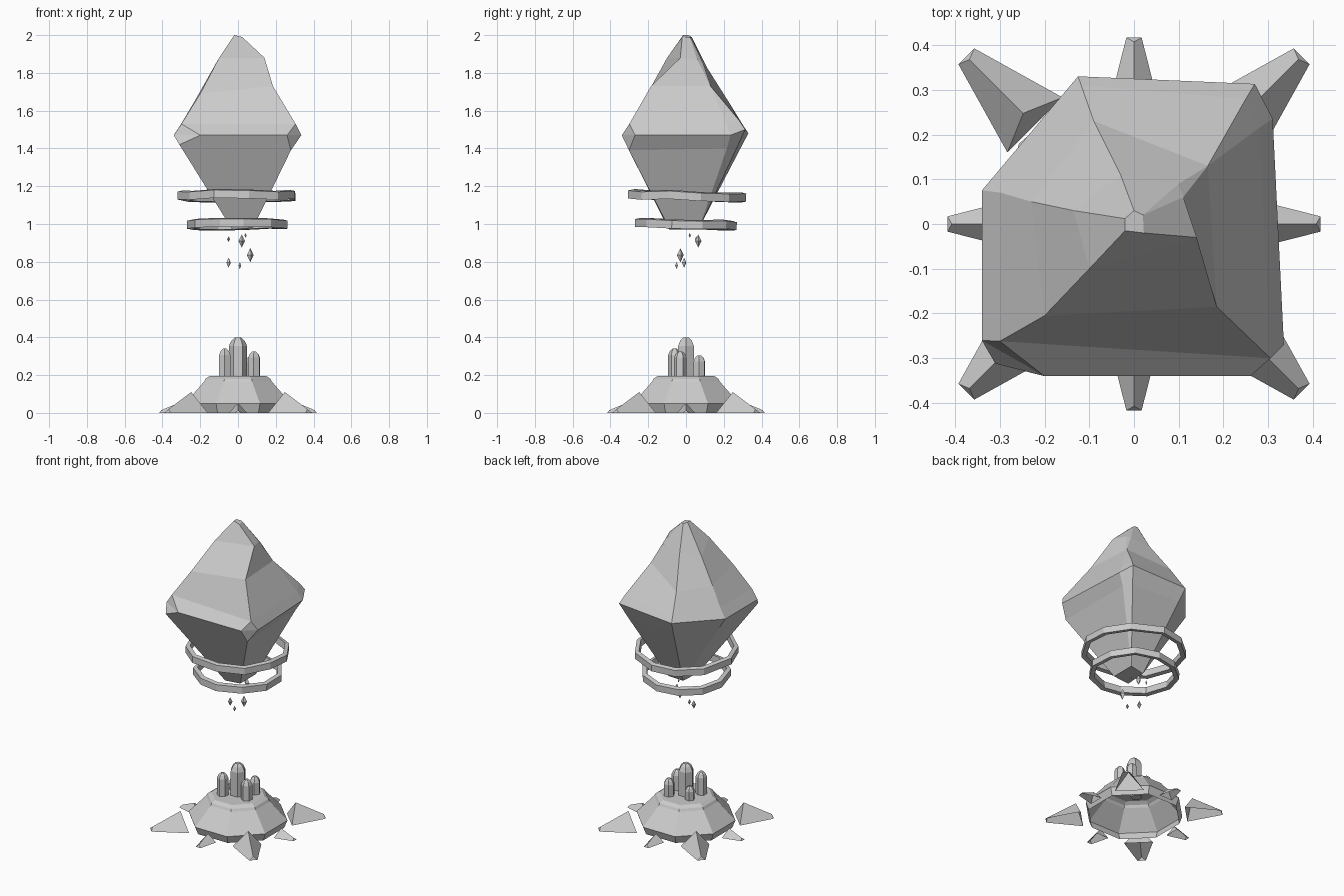
import bpy, bmesh, math, random
from mathutils import Vector, Matrix

if "Cube" in bpy.data.objects:
    bpy.data.objects.remove(bpy.data.objects["Cube"])

random.seed(4)
stone = bpy.data.materials.new("grey_stone")
stone.diffuse_color = (0.6, 0.6, 0.6, 1)
stone.use_nodes = True
stone.node_tree.nodes["Principled BSDF"].inputs["Base Color"].default_value = stone.diffuse_color


def make_object(name, bm, merge=True):
    if merge:
        bmesh.ops.remove_doubles(bm, verts=bm.verts, dist=0.001)
    bmesh.ops.recalc_face_normals(bm, faces=bm.faces)
    mesh = bpy.data.meshes.new(name)
    bm.to_mesh(mesh)
    bm.free()
    mesh.materials.append(stone)
    obj = bpy.data.objects.new(name, mesh)
    bpy.context.collection.objects.link(obj)
    return obj


def loft(rings, cap_first=True, cap_last=True, closed=False):
    """Skin a stack of rings that share the same point count."""
    bm = bmesh.new()
    rows = [[bm.verts.new(p) for p in ring] for ring in rings]
    n = len(rows[0])
    pairs = list(zip(rows, rows[1:]))
    if closed:
        pairs.append((rows[-1], rows[0]))
    for a, b in pairs:
        for i in range(n):
            j = (i + 1) % n
            bm.faces.new((a[i], a[j], b[j], b[i]))
    if cap_first and not closed:
        bm.faces.new(rows[0][::-1])
    if cap_last and not closed:
        bm.faces.new(rows[-1])
    return bm


def polygon(r, z, n, turn=0.0, cx=0.0, cy=0.0):
    return [(cx + r * math.cos(turn + 2 * math.pi * i / n),
             cy + r * math.sin(turn + 2 * math.pi * i / n), z) for i in range(n)]


# Large floating crystal: eight columns starting at front left, bottom to top
b0, b1, b3, b5 = (-.03, -.09, .97), (.08, -.09, .98), (.08, .07, .98), (-.02, .06, .97)
l0, l1 = (-.31, -.312, 1.42), (.28, -.302, 1.39)
c0, c1 = (-.30, -.262, 1.53), (.305, -.30, 1.53)
u0, u1, u3 = (-.20, -.205, 1.69), (.185, -.185, 1.73), (.165, .13, 1.73)
m0, m1 = (-.10, -.10, 1.88), (.14, -.03, 1.88)
t0, t1, t3, t6 = (-.02, -.015, 2), (.022, -.02, 1.99), (.02, .02, 1.99), (-.02, .012, 2)
crystal = loft([
    [b0, b1, b1, b3, b3, b5, b5, b0],
    [l0, l1, l1, (.27, .216, 1.40), (.236, .268, 1.40), (-.108, .288, 1.40),
     (-.295, .073, 1.40), l0],
    [(-.20, -.34, 1.47), (.26, -.34, 1.47), (.335, -.27, 1.47), (.31, .235, 1.47),
     (.27, .313, 1.50), (-.125, .33, 1.48), (-.34, .075, 1.47), (-.34, -.26, 1.47)],
    [c0, c1, c1, (.28, .215, 1.525), (.25, .28, 1.55), (-.118, .31, 1.51),
     (-.298, .07, 1.535), c0],
    [u0, u1, u1, u3, u3, (-.09, .23, 1.64), (-.23, .05, 1.65), u0],
    [m0, m1, m1, (.11, .06, 1.87), (.10, .09, 1.85), (-.03, .11, 1.83),
     (-.135, .03, 1.81), m0],
    [t0, t1, t1, t3, t3, (0, .03, 1.99), t6, t0]])
make_object("large_crystal", crystal)


# Two rough, slightly tilted hoops around the crystal tip
def hoop(name, radius, z, tilt, n=11):
    tilt_matrix = Matrix.Rotation(tilt, 4, 'X')
    sections = []
    for i in range(n):
        a = 2 * math.pi * i / n + math.pi / n + random.uniform(-.06, .06)
        r = radius * random.uniform(.985, 1.015)
        dz = random.uniform(-.006, .006)
        corners = ((0, -.022), (0, .02), (-.026, .026), (-.03, -.018))
        sections.append([tilt_matrix @ Vector(((r + dr) * math.cos(a), (r + dr) * math.sin(a), h + dz))
                         + Vector((0, 0, z)) for dr, h in corners])
    make_object(name, loft(sections, closed=True))


hoop("upper_hoop", .317, 1.147, -.03)
hoop("lower_hoop", .27, 1.0, -.035)

# Small shards falling below the crystal: x, y, z, height
shards = [(.02, .065, .91, .07), (.065, -.03, .835, .075), (-.05, -.01, .795, .055),
          (.01, -.05, .78, .038), (.04, .02, .94, .026), (-.05, .055, .92, .03)]
for k, (x, y, z, h) in enumerate(shards):
    bm = bmesh.new()
    ring = [bm.verts.new(p) for p in polygon(h * .25, z, 4, k * .3, x, y)]
    for end in (-h / 2, h / 2):
        tip = bm.verts.new((x, y, z + end))
        for i in range(4):
            bm.faces.new((ring[i], ring[(i + 1) % 4], tip))
    make_object("shard_%d" % (k + 1), bm, merge=False)

# Hollow eight-sided pedestal, open underneath
flat = 1 / math.cos(math.pi / 8)
profile = [(.262, .0), (.28, .05), (.18, .165), (.172, .18), (.15, .195)]
make_object("pedestal", loft([polygon(r * flat, z, 8, math.pi / 8) for r, z in profile],
                             cap_first=False))

# Cluster of pillars on the pedestal: x, y, radius, top height
pillars = [(0, 0, .048, .40), (-.07, -.06, .034, .34), (.075, .07, .034, .305),
           (.085, -.03, .034, .325), (-.06, .045, .03, .28)]
for k, (x, y, r, top) in enumerate(pillars):
    turn = .5 * k
    rings = [polygon(r, .185, 6, turn, x, y), polygon(r, top - r * .95, 6, turn, x, y),
             polygon(r * .72, top - r * .35, 6, turn, x, y),
             polygon(r * .33, top, 6, turn, x, y)]
    make_object("pillar_%d" % (k + 1), loft(rings))

# Ground spikes, open underneath: large on the diagonals, small on the axes
for k in range(8):
    if k % 2:
        inner, ridge, tip, w, wt, h, ht = .313, .35, .53, .087, .025, .11, .02
    else:
        inner, ridge, tip, w, wt, h, ht = .295, .315, .417, .048, .017, .052, .014
    rings = [[(inner, -w, 0), (inner, w, 0), (ridge, 0, h)],
             [(tip, -wt, 0), (tip, wt, 0), (tip - .01, 0, ht)]]
    turn = Matrix.Rotation(k * math.pi / 4, 3, 'Z')
    bm = loft([[turn @ Vector(p) for p in ring] for ring in rings])
    floor = [f for f in bm.faces if all(v.co.z < .001 for v in f.verts)]
    bmesh.ops.delete(bm, geom=floor, context='FACES_ONLY')
    make_object("ground_spike_%d" % (k + 1), bm)
